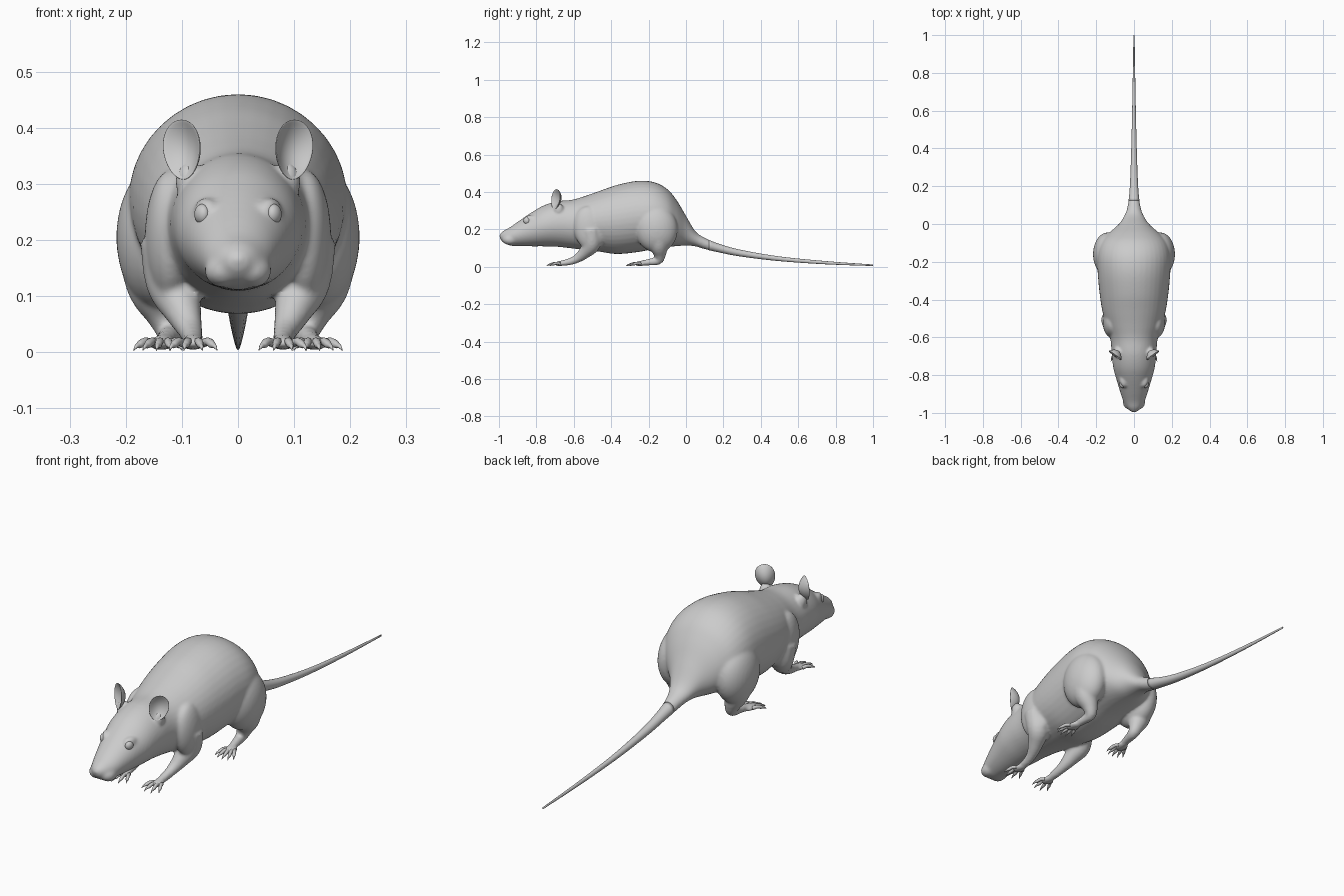
import bpy, bmesh, math
from mathutils import Vector, Matrix

if "Cube" in bpy.data.objects:
    bpy.data.objects.remove(bpy.data.objects["Cube"])


def spline(rows, steps):
    """Smoothly resample rows of numbers (Catmull-Rom)."""
    rows = [Vector(r) for r in rows]
    out = []
    for i in range(len(rows) - 1):
        a, b = rows[max(i - 1, 0)], rows[i]
        c, d = rows[i + 1], rows[min(i + 2, len(rows) - 1)]
        for k in range(steps):
            t = k / steps
            out.append(0.5 * (2 * b + (c - a) * t + (2 * a - 5 * b + 4 * c - d) * t ** 2
                              + (3 * b - a - 3 * c + d) * t ** 3))
    return out + [rows[-1]]


def skin_rings(bm, rings):
    """Join rings of points into a closed skin."""
    vs = [[bm.verts.new(p) for p in r] for r in rings]
    n = len(vs[0])
    for a, b in zip(vs, vs[1:]):
        for i in range(n):
            bm.faces.new((a[i], a[(i + 1) % n], b[(i + 1) % n], b[i]))
    bm.faces.new(vs[0][::-1])
    bm.faces.new(vs[-1])


def loft(bm, rows, n=40):
    """Elliptical sections across y; rows are (y, top, bottom, half width)."""
    rings = []
    for y, top, bot, w in rows:
        rings.append([(w * math.cos(2 * math.pi * i / n), y,
                       (top + bot) / 2 + (top - bot) / 2 * math.sin(2 * math.pi * i / n))
                      for i in range(n)])
    skin_rings(bm, rings)


def limb(bm, pts, side=1, n=16, steps=5):
    """Round tube; points are (x, y, z, radius)."""
    rows = spline(pts, steps)
    cs = [Vector((r[0] * side, r[1], r[2])) for r in rows]
    rings = []
    for k, c in enumerate(cs):
        t = (cs[min(k + 1, len(cs) - 1)] - cs[max(k - 1, 0)]).normalized()
        u = t.cross(Vector((1, 0, 0))).normalized()
        v = t.cross(u)
        rings.append([c + rows[k][3] * (u * math.cos(2 * math.pi * i / n) + v * math.sin(2 * math.pi * i / n))
                      for i in range(n)])
    skin_rings(bm, rings)


def ball(bm, loc, size, rot=(0, 0, 0)):
    m = Matrix.Translation(loc)
    for ang, ax in zip(rot, "XYZ"):
        m = m @ Matrix.Rotation(ang, 4, ax)
    m = m @ Matrix.Diagonal((*size, 1))
    return bmesh.ops.create_uvsphere(bm, u_segments=32, v_segments=20, radius=1, matrix=m)["verts"]


def finish(bm, name):
    bmesh.ops.recalc_face_normals(bm, faces=bm.faces)
    for f in bm.faces:
        f.smooth = True
    me = bpy.data.meshes.new(name)
    bm.to_mesh(me)
    bm.free()
    ob = bpy.data.objects.new(name, me)
    bpy.context.collection.objects.link(ob)
    return ob


# Side and top profile from nose to tail tip: y, top, bottom, half width
profile = spline([
    (-0.995, .175, .150, .014), (-0.975, .193, .128, .036), (-0.94, .212, .113, .056),
    (-0.89, .247, .110, .073), (-0.82, .294, .109, .094), (-0.76, .328, .109, .110),
    (-0.69, .350, .107, .118), (-0.61, .358, .098, .125), (-0.54, .378, .090, .147),
    (-0.46, .406, .080, .168), (-0.37, .437, .068, .182), (-0.26, .459, .078, .192),
    (-0.17, .452, .095, .193), (-0.10, .415, .105, .175), (-0.05, .356, .110, .135),
    (0.0, .272, .113, .080), (0.05, .190, .109, .048), (0.10, .155, .094, .033),
    (0.17, .125, .078, .024), (0.29, .091, .055, .018), (0.50, .055, .030, .012),
    (0.75, .030, .013, .007), (1.0, .012, .004, .003)], 5)

bm = bmesh.new()
loft(bm, [r for r in profile if r[0] < 0.2])
# Nose pad and upper lip pads
ball(bm, (0, -.980, .164), (.024, .018, .014))
for s in (1, -1):
    ball(bm, (s * .026, -.940, .145), (.034, .042, .030))
    # Brow, shoulder and haunch masses
    ball(bm, (s * .058, -.835, .252), (.018, .034, .024), (0, 0, s * -.35))
    ball(bm, (s * .120, -.515, .205), (.046, .085, .120), (.15, 0, 0))
    ball(bm, (s * .140, -.160, .205), (.077, .115, .130), (.2, 0, 0))
    # Ear root
    ball(bm, (s * .088, -.680, .305), (.024, .026, .035))
    # Front and hind legs
    limb(bm, [(.120, -.51, .20, .055), (.115, -.505, .125, .050), (.100, -.54, .078, .035),
              (.086, -.585, .042, .023), (.080, -.635, .024, .018), (.080, -.69, .016, .013)], s)
    limb(bm, [(.150, -.15, .18, .065), (.146, -.145, .115, .052), (.130, -.14, .066, .034),
              (.121, -.150, .034, .024), (.127, -.20, .024, .018), (.137, -.262, .016, .013)], s)
    # Palms
    ball(bm, (s * .080, -.675, .016), (.024, .032, .012))
    ball(bm, (s * .136, -.245, .016), (.026, .036, .012), (0, 0, s * .15))
body = finish(bm, "body")
mod = body.modifiers.new("blend", 'REMESH')
mod.mode = 'VOXEL'
mod.voxel_size = .006
mod.use_smooth_shade = True
mod = body.modifiers.new("soften", 'SMOOTH')
mod.factor = .5
mod.iterations = 10

# Tail
bm = bmesh.new()
loft(bm, [r for r in profile if r[0] > 0.12], 20)
finish(bm, "tail")

# Toes with claws, fanned out from each palm
for name, px, py, count, turn, length in (("front_toes", .080, -.665, 4, 0, .060),
                                          ("hind_toes", .136, -.235, 5, .12, .062)):
    bm = bmesh.new()
    for s in (1, -1):
        for i in range(count):
            f = i / (count - 1) * 2 - 1
            a = f * .42 + turn
            L = length * (1 - .22 * f * f)
            x, y = px + f * .018, py - .008
            dx, dy = math.sin(a), -math.cos(a)
            limb(bm, [(x + dx * L * t, y + dy * L * t, z, r) for t, z, r in
                      ((0, .016, .008), (.45, .019, .0075), (.8, .014, .007), (.95, .012, .005),
                       (1.1, .010, .0035), (1.3, .003, .0005))], s, 8, 3)
    finish(bm, name)

# Cupped ears
for s, name in ((1, "right_ear"), (-1, "left_ear")):
    bm = bmesh.new()
    verts = ball(bm, (0, 0, 0), (1, 1, 1))
    for v in verts:
        x, y, z = v.co
        r2 = min(x * x + z * z, 1)
        width = .040 * (1 + .12 * z)
        v.co = (x * width, y * .007 + (1 - r2) * .024, z * .054)
    bm.transform(Matrix.Translation((s * .100, -.697, .361)) @ Matrix.Rotation(s * .60, 4, 'Z')
                 @ Matrix.Rotation(s * .20, 4, 'Y') @ Matrix.Rotation(-.08, 4, 'X'))
    finish(bm, name)

# Eyes
bm = bmesh.new()
for s in (1, -1):
    ball(bm, (s * .064, -.852, .246), (.013, .018, .018), (0, 0, s * -.4))
finish(bm, "eyes")
